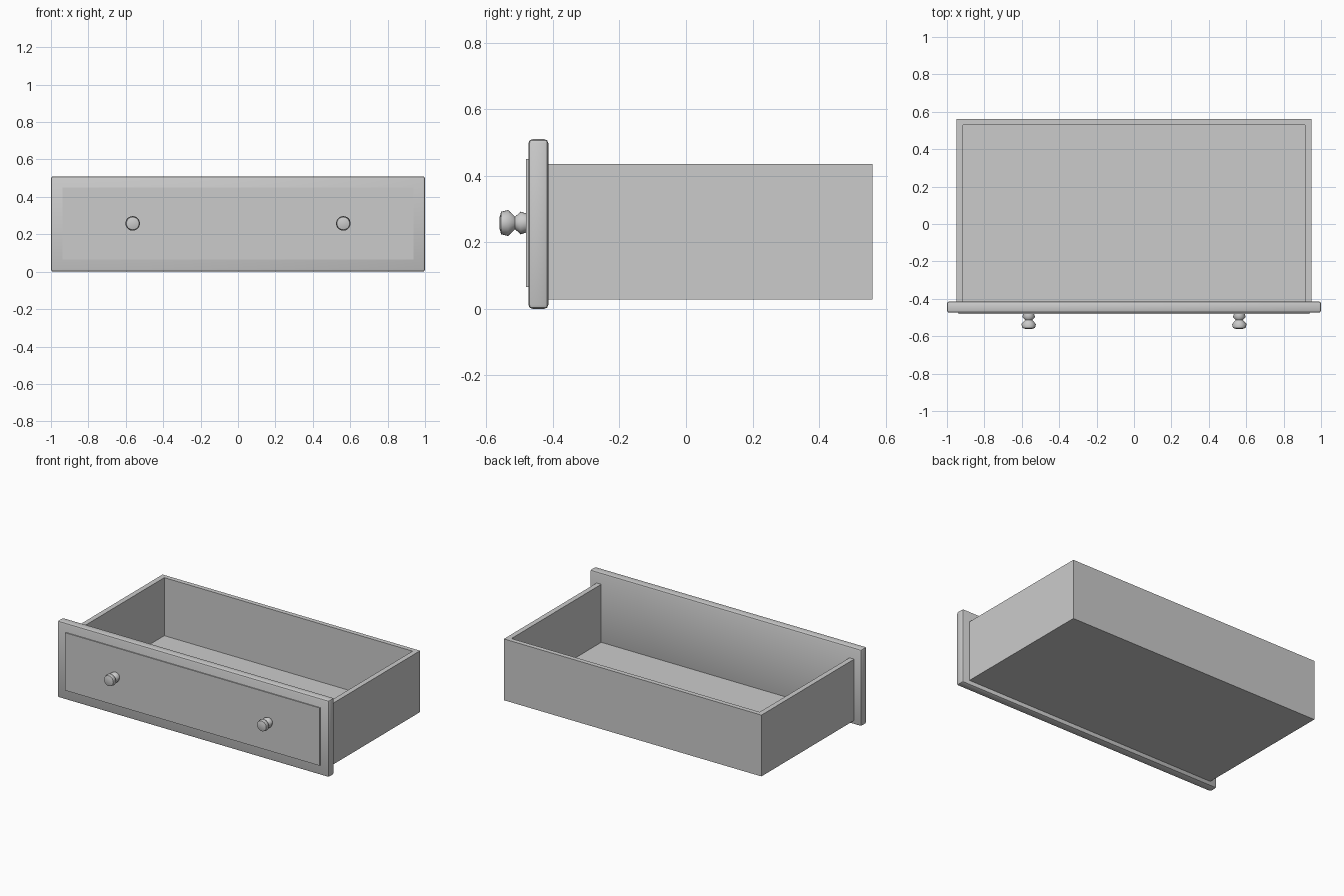
import bpy, bmesh
from math import pi
from mathutils import Matrix, Vector

if "Cube" in bpy.data.objects:
    bpy.data.objects.remove(bpy.data.objects["Cube"])


def box(name, lo, hi, bevel=0.0, segments=2):
    bm = bmesh.new()
    bmesh.ops.create_cube(bm, size=1)
    lo, hi = Vector(lo), Vector(hi)
    for v in bm.verts:
        v.co = Vector([(lo[i] + hi[i]) / 2 + v.co[i] * (hi[i] - lo[i]) for i in range(3)])
    if bevel:
        bmesh.ops.bevel(bm, geom=bm.edges[:], offset=bevel, segments=segments,
                        profile=0.5, affect='EDGES')
    return finish(name, bm, 35)


def finish(name, bm, angle):
    bmesh.ops.recalc_face_normals(bm, faces=bm.faces[:])
    me = bpy.data.meshes.new(name)
    bm.to_mesh(me)
    bm.free()
    ob = bpy.data.objects.new(name, me)
    bpy.context.collection.objects.link(ob)
    bpy.ops.object.select_all(action='DESELECT')
    ob.select_set(True)
    bpy.context.view_layer.objects.active = ob
    bpy.ops.object.shade_smooth_by_angle(angle=angle * pi / 180)
    return ob


def knob(name, x, z):
    # (radius, y) profile spun around the y axis
    profile = [(0, -0.561), (0.018, -0.5605), (0.034, -0.556), (0.039, -0.535),
               (0.019, -0.514), (0.034, -0.497), (0.028, -0.478)]
    bm = bmesh.new()
    vs = [bm.verts.new((r, y, 0)) for r, y in profile]
    es = [bm.edges.new(p) for p in zip(vs, vs[1:])]
    bmesh.ops.spin(bm, geom=vs + es, cent=(0, 0, 0), axis=(0, 1, 0),
                   angle=2 * pi, steps=20, use_duplicate=False)
    bmesh.ops.remove_doubles(bm, verts=bm.verts[:], dist=1e-4)
    bmesh.ops.transform(bm, matrix=Matrix.Translation((x, 0, z)), verts=bm.verts[:])
    return finish(name, bm, 60)


# Front board and its raised panel
box("front_board", (-1, -0.474, 0), (1, -0.414, 0.51), 0.012)
box("front_panel", (-0.938, -0.481, 0.066), (0.938, -0.465, 0.45))

# Tray: one U-shaped wall on a bottom board
OUT, INN, FRONT, BACK, INBACK = 0.948, 0.914, -0.416, 0.561, 0.53
bm = bmesh.new()
outline = [(-OUT, FRONT), (-INN, FRONT), (-INN, INBACK), (INN, INBACK),
           (INN, FRONT), (OUT, FRONT), (OUT, BACK), (-OUT, BACK)]
face = bm.faces.new([bm.verts.new((x, y, 0.05)) for x, y in outline])
walls = bmesh.ops.extrude_face_region(bm, geom=[face])["geom"]
bmesh.ops.translate(bm, vec=(0, 0, 0.386),
                    verts=[g for g in walls if isinstance(g, bmesh.types.BMVert)])
finish("tray_walls", bm, 30)
box("tray_bottom", (-OUT, FRONT, 0.028), (OUT, BACK, 0.05))

# Pair of turned knobs
for side, label in ((-1, "left"), (1, "right")):
    knob(f"{label}_knob", side * 0.563, 0.258)
